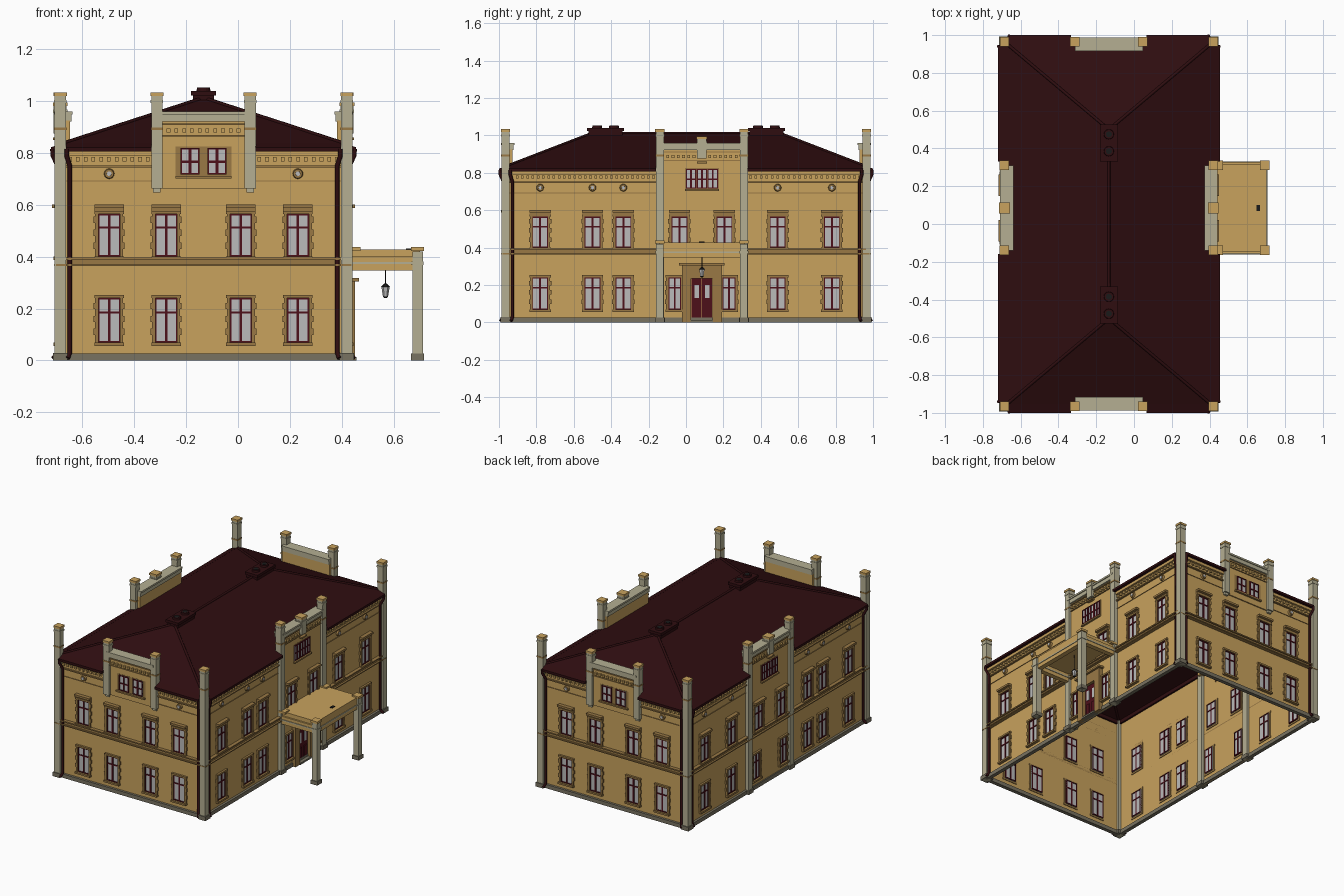
import bpy, bmesh, math
from mathutils import Matrix, Vector

if "Cube" in bpy.data.objects:
    bpy.data.objects.remove(bpy.data.objects["Cube"], do_unlink=True)


def material(name, rgb):
    m = bpy.data.materials.new(name)
    m.use_nodes = True
    m.diffuse_color = (*rgb, 1)
    m.node_tree.nodes["Principled BSDF"].inputs["Base Color"].default_value = (*rgb, 1)
    return m


TAN = material("tan plaster", (0.58, 0.36, 0.11))
TRIM = material("brown trim", (0.32, 0.19, 0.06))
STONE = material("beige stone", (0.46, 0.43, 0.29))
PLINTH = material("grey plinth", (0.19, 0.17, 0.12))
ROOF = material("dark maroon roof", (0.028, 0.004, 0.005))
FRAME = material("maroon wood", (0.075, 0.005, 0.01))
GLASS = material("pale glass", (0.50, 0.50, 0.50))
BLACK = material("black iron", (0.01, 0.01, 0.01))

# Each side has a frame: u runs along the wall, d outward, z up
CX, HX, HY = -0.133, 0.55, 0.962


def side(angle, dist):
    return (Matrix.Translation((CX, 0, 0)) @ Matrix.Rotation(math.radians(angle), 4, "Z")
            @ Matrix.Translation((0, -dist, 0)))


FRONT, RIGHT, BACK, LEFT = side(0, HY), side(90, HX), side(180, HY), side(-90, HX)
CENTRE = side(0, 0)
parts = {}


def part(name, mat):
    if name not in parts:
        parts[name] = (bmesh.new(), mat)
    return parts[name][0]


def box(name, mat, s, u, d, z):
    m = (s @ Matrix.Translation(((u[0] + u[1]) / 2, -(d[0] + d[1]) / 2, (z[0] + z[1]) / 2))
         @ Matrix.Diagonal((u[1] - u[0], d[1] - d[0], z[1] - z[0], 1)))
    bmesh.ops.create_cube(part(name, mat), size=1, matrix=m)


def block(name, mat, s, u, d, w, z):
    box(name, mat, s, (u - w / 2, u + w / 2), (d - w / 2, d + w / 2), z)


def cone(name, mat, s, u, d, z, r1, r2, h, flat=False, n=16):
    m = s @ Matrix.Translation((u, -d, z))
    if flat:
        m = m @ Matrix.Rotation(math.pi / 2, 4, "X")
    bmesh.ops.create_cone(part(name, mat), cap_ends=True, segments=n,
                          radius1=r1, radius2=r2, depth=h, matrix=m)


def faces(name, mat, s, points, loops):
    bm = part(name, mat)
    vs = [bm.verts.new(s @ Vector(p)) for p in points]
    for loop in loops:
        bm.faces.new([vs[i] for i in loop])


def tube(name, mat, s, points, r):
    cu = bpy.data.curves.new(name, "CURVE")
    cu.dimensions, cu.bevel_depth, cu.bevel_resolution = "3D", r, 1
    cu.use_fill_caps = True
    sp = cu.splines.new("POLY")
    sp.points.add(len(points) - 1)
    for p, (u, d, z) in zip(sp.points, points):
        p.co = (*(s @ Vector((u, -d, z))), 1)
    cu.materials.append(mat)
    bpy.context.collection.objects.link(bpy.data.objects.new(name, cu))


def panes(s, u, z, w, d, transom):
    """Glass with a wooden frame, one mullion and one transom."""
    a, b = u - w / 2, u + w / 2
    box("window_glass", GLASS, s, (a, b), (-0.01, d + 0.002), z)
    bars = [((a, a + 0.006), z), ((b - 0.006, b), z), ((u - 0.005, u + 0.005), z),
            ((a, b), (z[0], z[0] + 0.006)), ((a, b), (z[1] - 0.006, z[1])),
            ((a, b), (transom - 0.004, transom + 0.004))]
    for ub, zb in bars:
        box("window_frame", FRAME, s, ub, (-0.013, d + 0.006), zb)


def window(s, u, z, d=0.0, hood=False, w=0.086):
    panes(s, u, z, w, d, z[0] + (z[1] - z[0]) * 0.68)
    for k in (-1, 1):
        c = u + k * (w / 2 + 0.005)
        box("window_surround", TRIM, s, (c - 0.006, c + 0.006), (-0.004, d + 0.012), z)
        for i in range(3):
            q, zq = c + k * 0.006, z[0] + 0.03 + i * 0.05
            box("window_quoin", TRIM, s, (q - 0.006, q + 0.006), (0, d + 0.01), (zq, zq + 0.024))
    e = w / 2 + 0.014
    box("window_surround", TRIM, s, (u - e, u + e), (-0.004, d + 0.014), (z[1], z[1] + 0.012))
    box("window_sill", TRIM, s, (u - e, u + e), (-0.004, d + 0.02), (z[0] - 0.012, z[0]))
    if hood:
        box("window_surround", TRIM, s, (u - e, u + e), (0, d + 0.008), (z[1], z[1] + 0.022))
        box("window_hood", TRIM, s, (u - e, u + e), (0, d + 0.026), (z[1] + 0.022, z[1] + 0.036))


def pillar(s, u, d, z0, z1, w=0.043):
    block("pillar_shaft", STONE, s, u, d, w, (z0, z1 - 0.012))
    block("pillar_collar", TRIM, s, u, d, w + 0.004, (z1 - 0.145, z1 - 0.135))
    block("pillar_neck", STONE, s, u, d, w + 0.005, (z1 - 0.04, z1 - 0.028))
    block("pillar_cap", TAN, s, u, d, w + 0.007, (z1 - 0.014, z1))


def dentils(s, a, b, d, z, step=0.028):
    n = int((b - a) / step)
    for i in range(n):
        c = a + (i + 0.5) * (b - a) / n
        box("dentils", TAN, s, (c - 0.007, c + 0.007), (0, d + 0.012), (z, z + 0.016))


def eave(s, a, b):
    """Overhanging roof edge with cornice below it."""
    prof = [(-0.01, 0.838), (0.038, 0.822), (0.038, 0.806), (-0.01, 0.812)]
    pts = [(u, -d, z) for u in (a, b) for d, z in prof]
    faces("roof_edge", ROOF, s, pts, [(0, 1, 2, 3), (7, 6, 5, 4)] +
          [(i, i + 4, (i + 1) % 4 + 4, (i + 1) % 4) for i in range(4)])
    box("cornice", TAN, s, (a, b), (0, 0.016), (0.79, 0.812))
    dentils(s, a, b, 0, 0.768)
    box("cornice_line", TRIM, s, (a, b), (0, 0.012), (0.744, 0.752))
    box("cornice_line", TRIM, s, (a, b), (0, 0.004), (0.69, 0.694))


def rosette(s, u, core):
    cone("rosette_ring", TRIM, s, u, 0.006, 0.72, 0.02, 0.017, 0.012, True)
    cone("rosette_core", core, s, u, 0.008, 0.72, 0.011, 0.009, 0.014, True)


def dormer(s, c, h, foot, count):
    """Raised parapet between two pilasters, with attic windows."""
    a, b = c - h, c + h
    box("parapet_wall", TAN, s, (a, b), (-0.035, 0.008), (0.8, 0.925))
    box("bay_wall", TAN, s, (a, b), (0, 0.008), (max(foot, 0.0), 0.8))
    box("parapet_coping", STONE, s, (a, b), (-0.04, 0.02), (0.922, 0.948))
    box("parapet_coping", STONE, s, (a, b), (-0.045, 0.026), (0.948, 0.96))
    box("parapet_line", TRIM, s, (a, b), (0, 0.014), (0.908, 0.914))
    dentils(s, a, b, 0.008, 0.878)
    box("parapet_line", TRIM, s, (a, b), (0, 0.014), (0.864, 0.869))
    for u in (a, b):
        pillar(s, u, 0.003, foot, 1.033)
        if foot > 0:
            block("pilaster_corbel", STONE, s, u, 0.0, 0.03, (foot - 0.015, foot))
    step = 0.104 if count == 2 else 0.058
    e = step * count / 2 + 0.004
    box("attic_surround", TRIM, s, (c - e, c + e), (-0.004, 0.009), (0.71, 0.825))
    box("window_sill", TRIM, s, (c - e, c + e), (0, 0.022), (0.702, 0.712))
    for i in range(count):
        u = c + (i - (count - 1) / 2) * step
        panes(s, u, (0.716, 0.82), step * (0.72 if count == 2 else 0.95), 0.01, 0.766)


# Open wall shell and hipped roof
W = [(x, y) for x, y in ((-HX, -HY), (HX, -HY), (HX, HY), (-HX, HY))]
ring = [(0, 1, 5, 4), (1, 2, 6, 5), (2, 3, 7, 6), (3, 0, 4, 7)]
faces("walls", TAN, CENTRE, [(x, y, z) for z in (0, 0.83) for x, y in W], ring)
ridge = [(0, -0.5, 1.012), (0, 0.5, 1.012)]
faces("roof", ROOF, CENTRE, [(x, y, 0.834) for x, y in W] + ridge,
      [(0, 1, 4), (1, 2, 5, 4), (2, 3, 5), (3, 0, 4, 5)])
tube("ridge_tiles", ROOF, CENTRE, [(0, -0.5, 1.012), (0, 0.5, 1.012)], 0.008)
for kx in (-1, 1):
    for ky in (-1, 1):
        tube("hip_tiles", ROOF, CENTRE, [(kx * HX, ky * HY, 0.834), (0, ky * 0.5, 1.012)], 0.008)
        pillar(CENTRE, kx * 0.5525, ky * 0.965, 0, 1.033)
        block("pillar_base", PLINTH, CENTRE, kx * 0.5525, ky * 0.965, 0.056, (0, 0.028))

# Plinth, belt course and downpipes around the house
for s, h in ((FRONT, HX), (BACK, HX), (RIGHT, HY), (LEFT, HY)):
    box("plinth", PLINTH, s, (-h, h), (-0.01, 0.016), (0, 0.026))
    box("belt_course", TRIM, s, (-h, h), (0, 0.014), (0.366, 0.388))
    box("belt_top", TRIM, s, (-h, h), (0, 0.024), (0.388, 0.396))
    box("belt_top", TRIM, s, (-h - 0.02, h + 0.02), (0, 0.026), (0.364, 0.371))
    for k in (-1, 1):
        u = k * (h - 0.034)
        tube("downpipe", ROOF, s, [(u - k * -0.012, 0.034, 0.815), (u + k * 0.012, 0.032, 0.79),
             (u, 0.014, 0.75), (u, 0.014, 0.03), (u + k * 0.008, 0.03, 0.008)], 0.009)

# Front and back
LOW, HIGH = (0.068, 0.24), (0.4, 0.565)
for s in (FRONT, BACK):
    dormer(s, 0, 0.18, 0.662, 2)
    for k in (-1, 1):
        eave(s, *sorted((k * 0.2, k * 0.53)))
        rosette(s, k * 0.364, GLASS)
        for u in (k * 0.364, k * 0.144):
            window(s, u, LOW)
            window(s, u, HIGH, hood=True)

# Long sides, mirrored, each with an off-centre bay
for s, m in ((RIGHT, 1), (LEFT, -1)):
    dormer(s, m * 0.085, 0.225, 0, 3)
    pillar(s, m * 0.085, 0.003, 0.875, 0.995, 0.05)
    for a, b in ((-0.945, -0.16), (0.33, 0.945)):
        eave(s, *sorted((m * a, m * b)))
    for u in (-0.78, -0.5, -0.335, 0.49, 0.78):
        window(s, m * u, LOW)
        window(s, m * u, HIGH, hood=True)
        rosette(s, m * u, FRAME)
    for low, high in ((-0.06, -0.035), (0.23, 0.205)):
        window(s, m * low, LOW, 0.008, w=0.07)
        window(s, m * high, HIGH, 0.008, hood=True)
    for u in (-0.14, 0.31):
        block("pillar_base", PLINTH, s, m * u, 0.003, 0.054, (0, 0.026))

# Entrance door with its surround
DOOR = 0.085
for k in (-1, 1):
    c = DOOR + k * 0.082
    box("door_jamb", TRIM, RIGHT, (c - 0.025, c + 0.025), (0, 0.035), (0, 0.235))
    c = DOOR + k * 0.028
    box("door_leaf", FRAME, RIGHT, (c - 0.027, c + 0.027), (0, 0.014), (0.01, 0.235))
    box("door_glass", GLASS, RIGHT, (c - 0.012, c + 0.012), (0, 0.017), (0.13, 0.2))
    box("door_panel", FRAME, RIGHT, (c - 0.015, c + 0.015), (0, 0.02), (0.03, 0.1))
box("door_lintel", TRIM, RIGHT, (DOOR - 0.107, DOOR + 0.107), (0, 0.035), (0.235, 0.305))
box("door_cornice", TRIM, RIGHT, (DOOR - 0.122, DOOR + 0.122), (0, 0.05), (0.305, 0.318))
box("door_step", PLINTH, RIGHT, (DOOR - 0.06, DOOR + 0.06), (0, 0.04), (0, 0.012))

# Porch: deck, edge beams and posts
END = 0.285
box("porch_deck", TAN, RIGHT, (-0.145, 0.315), (0, END), (0.4, 0.428))
for u in (-0.14, 0.31):
    box("porch_beam", TAN, RIGHT, (u - 0.017, u + 0.017), (0, END), (0.347, 0.4))
    box("porch_line", STONE, RIGHT, (u - 0.021, u + 0.021), (0, END), (0.372, 0.38))
    block("porch_post", STONE, RIGHT, u, 0.276, 0.04, (0, 0.42))
    block("porch_post_base", PLINTH, RIGHT, u, 0.276, 0.05, (0, 0.026))
    block("porch_post_neck", STONE, RIGHT, u, 0.276, 0.047, (0.368, 0.382))
    for d in (0.03, 0.276):
        block("porch_post_cap", TAN, RIGHT, u, d, 0.05, (0.422, 0.437))
box("porch_beam", TAN, RIGHT, (-0.14, 0.31), (END - 0.034, END), (0.347, 0.4))
box("porch_line", STONE, RIGHT, (-0.14, 0.31), (END - 0.038, END + 0.004), (0.372, 0.38))
box("porch_drain", BLACK, RIGHT, (0.07, 0.1), (0.232, 0.25), (0.428, 0.432))

# Hanging lantern
tube("lantern_chain", BLACK, RIGHT, [(0.085, 0.152, 0.4), (0.085, 0.152, 0.295)], 0.0025)
cone("lantern_glass", GLASS, RIGHT, 0.085, 0.152, 0.265, 0.01, 0.016, 0.038, n=6)
cone("lantern_lid", BLACK, RIGHT, 0.085, 0.152, 0.29, 0.019, 0.004, 0.014, n=6)
cone("lantern_foot", BLACK, RIGHT, 0.085, 0.152, 0.244, 0.006, 0.011, 0.006, n=6)

# Chimneys with two pots each
for k in (-1, 1):
    c = k * 0.43
    box("chimney", ROOF, CENTRE, (-0.04, 0.04), (c - 0.09, c + 0.09), (0.96, 1.022))
    box("chimney_rim", ROOF, CENTRE, (-0.048, 0.048), (c - 0.098, c + 0.098), (1.022, 1.04))
    for j in (-0.045, 0.045):
        cone("chimney_pot", ROOF, CENTRE, 0, c + j, 1.045, 0.027, 0.025, 0.014)
        cone("chimney_hole", BLACK, CENTRE, 0, c + j, 1.0525, 0.016, 0.016, 0.002)

# Turn each collected part into an object
for name, (bm, mat) in parts.items():
    bmesh.ops.recalc_face_normals(bm, faces=bm.faces)
    me = bpy.data.meshes.new(name)
    bm.to_mesh(me)
    bm.free()
    me.materials.append(mat)
    bpy.context.collection.objects.link(bpy.data.objects.new(name, me))
